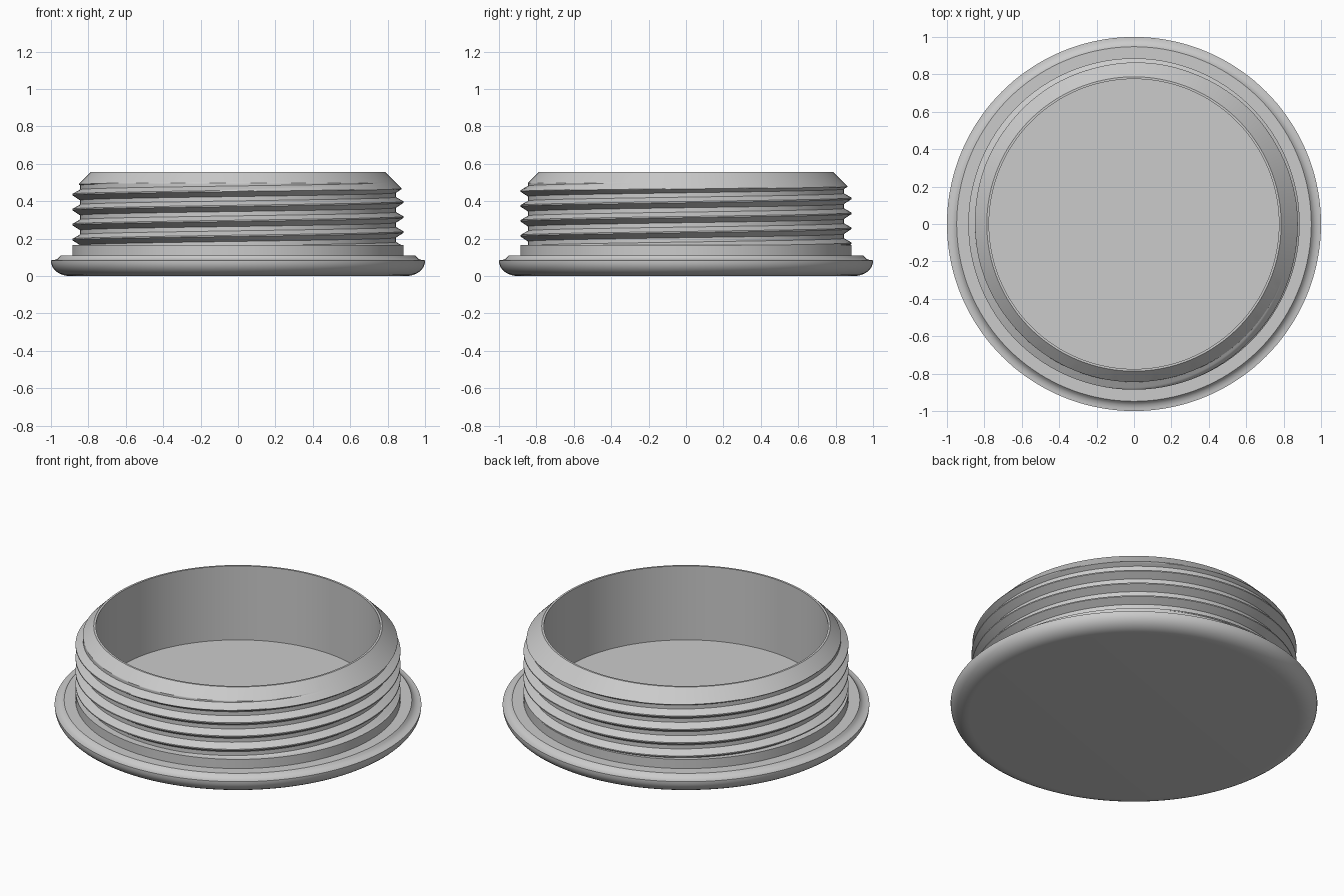
import bpy
import bmesh
from math import cos, sin, pi

SEGMENTS = 144
PITCH = 0.08
STEPS = 24            # rows per thread turn
ROOT, CREST = 0.845, 0.886
SHELF, TOP = 0.165, 0.555

cube = bpy.data.objects.get("Cube")
if cube:
    bpy.data.objects.remove(cube, do_unlink=True)

grey = bpy.data.materials.new("plain_grey")
grey.use_nodes = True
colour = (0.6, 0.6, 0.6, 1)
grey.diffuse_color = colour
grey.node_tree.nodes["Principled BSDF"].inputs["Base Color"].default_value = colour


def revolve(name, column):
    """Skin a surface of (radius, z) columns, one column per angle."""
    bm = bmesh.new()
    grid = []
    for i in range(SEGMENTS + 1):
        a = 2 * pi * i / SEGMENTS
        grid.append([bm.verts.new((r * cos(a), r * sin(a), z))
                     for r, z in column(i / SEGMENTS)])
    for left, right in zip(grid, grid[1:]):
        for j in range(len(left) - 1):
            bm.faces.new((left[j], right[j], right[j + 1], left[j + 1]))
    bmesh.ops.remove_doubles(bm, verts=bm.verts, dist=1e-5)
    bmesh.ops.recalc_face_normals(bm, faces=bm.faces)
    mesh = bpy.data.meshes.new(name)
    bm.to_mesh(mesh)
    bm.free()
    mesh.materials.append(grey)
    obj = bpy.data.objects.new(name, mesh)
    bpy.context.collection.objects.link(obj)
    bpy.ops.object.select_all(action="DESELECT")
    obj.select_set(True)
    bpy.context.view_layer.objects.active = obj
    bpy.ops.object.shade_smooth_by_angle(angle=pi / 6)
    return obj


# Flange: rounded lower edge, small cove, flat shelf and inner floor
rounded = [(0.9 + 0.1 * sin(t * pi / 16), 0.08 - 0.08 * cos(t * pi / 16))
           for t in range(9)]
cove = [(1, 0.084), (0.985, 0.085), (0.968, 0.09), (0.957, 0.099), (0.948, 0.11)]
flange = [(0, 0)] + rounded + cove + [(0, 0.11)]
revolve("base_flange", lambda turn: flange)


# Threaded neck: one helical ridge, trimmed by the top chamfer
def thread_radius(step):
    """Radius of the ridge profile, crest centred on step zero."""
    s = (step + STEPS / 2) % STEPS - STEPS / 2
    flank = 8 if s < 0 else 7
    return CREST - (CREST - ROOT) * min(1, max(0, (abs(s) - 1) / flank))


def neck_column(turn):
    rows = [(CREST, 0.11), (CREST, SHELF)]
    start = 0.075 + PITCH * turn
    for k in range(-STEPS, STEPS * 6):
        raw = start + PITCH * k / STEPS
        z = min(0.5, max(SHELF, raw))
        step = (z - start) / PITCH * STEPS
        rows.append((min(thread_radius(step), 1.342 - z), z))
    return rows + [(0.787, TOP), (0.775, TOP), (0.775, 0.11)]


revolve("threaded_neck", neck_column)
